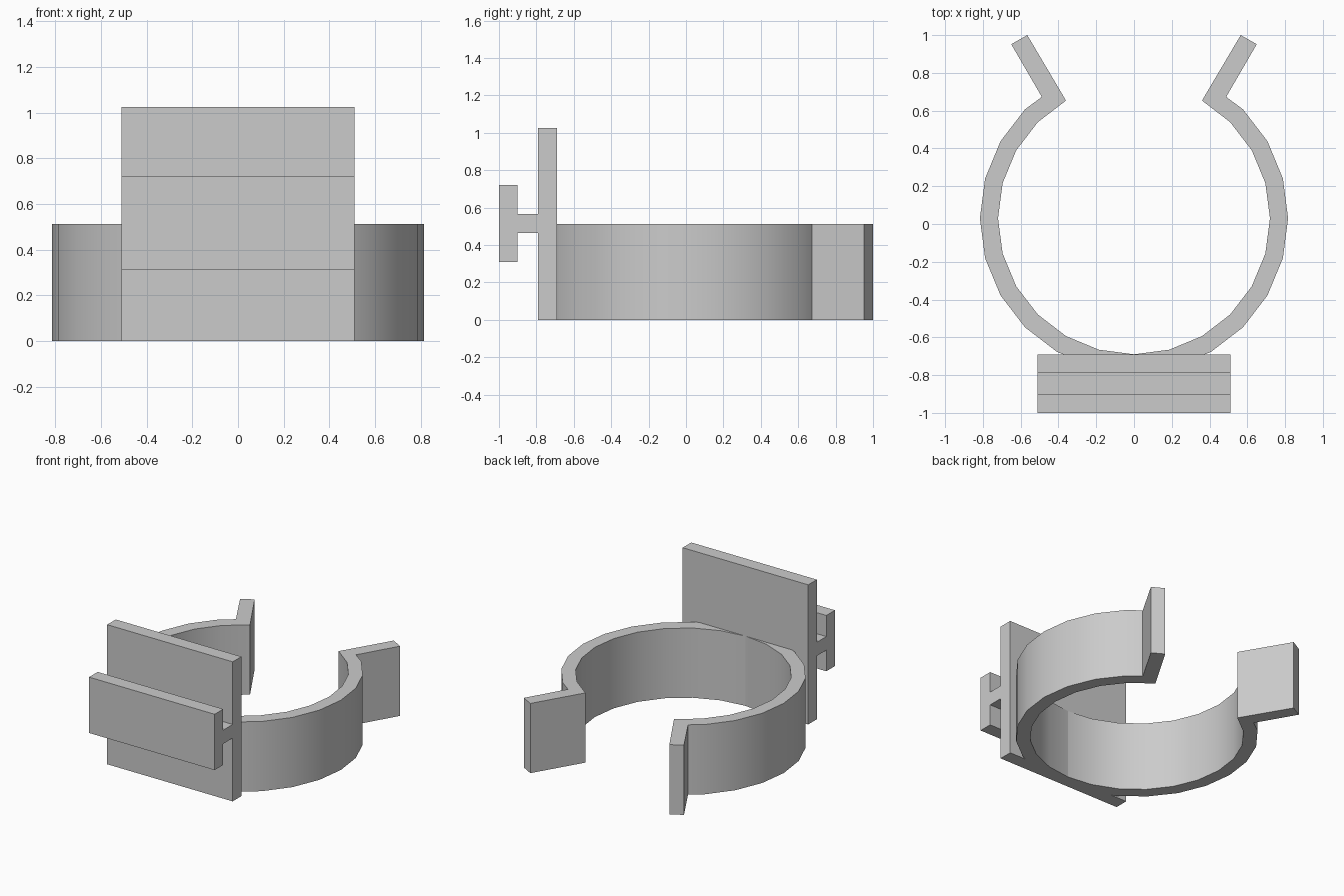
import bpy, bmesh
from math import cos, sin, radians
from mathutils import Vector

cube = bpy.data.objects.get("Cube")
if cube:
    bpy.data.objects.remove(cube)

grey = bpy.data.materials.new("plain grey")
grey.use_nodes = True
grey.diffuse_color = (0.6, 0.6, 0.6, 1)
grey.node_tree.nodes["Principled BSDF"].inputs["Base Color"].default_value = (0.6, 0.6, 0.6, 1)


def finish(name, bm):
    bmesh.ops.recalc_face_normals(bm, faces=bm.faces)
    mesh = bpy.data.meshes.new(name)
    bm.to_mesh(mesh)
    bm.free()
    mesh.materials.append(grey)
    obj = bpy.data.objects.new(name, mesh)
    bpy.context.collection.objects.link(obj)
    return obj


def extrude(bm, faces, offset):
    result = bmesh.ops.extrude_face_region(bm, geom=faces)
    verts = [v for v in result["geom"] if isinstance(v, bmesh.types.BMVert)]
    bmesh.ops.translate(bm, verts=verts, vec=offset)


# Mounting plate and T-shaped rail: one (y, z) profile extruded across x
half_width = 0.51
profile = [(-0.69, 0), (-0.69, 1.025), (-0.79, 1.025), (-0.79, 0.565),
           (-0.9, 0.565), (-0.9, 0.72), (-1, 0.72), (-1, 0.31),
           (-0.9, 0.31), (-0.9, 0.465), (-0.79, 0.465), (-0.79, 0)]
bm = bmesh.new()
face = bm.faces.new([bm.verts.new((-half_width, y, z)) for y, z in profile])
extrude(bm, [face], Vector((2 * half_width, 0, 0)))
finish("mounting_plate_and_rail", bm)

# Clip ring: outer and inner point pairs, with a flared arm at each end
centre_y, outer, inner, height = 0.03, 0.816, 0.72, 0.512


def on_circle(radius, degrees):
    a = radians(degrees)
    return radius * cos(a), centre_y + radius * sin(a)


arm = [((0.65, 0.952), (0.565, 1.0)), ((0.488, 0.673), on_circle(inner, 60))]
arc = [(on_circle(outer, d), on_circle(inner, d)) for d in range(45, -226, -15)]
mirrored_arm = [tuple((-x, y) for x, y in pair) for pair in reversed(arm)]

bm = bmesh.new()
pairs = [[bm.verts.new((x, y, 0)) for x, y in pair] for pair in arm + arc + mirrored_arm]
strip = [bm.faces.new((a[0], b[0], b[1], a[1])) for a, b in zip(pairs, pairs[1:])]
extrude(bm, strip, Vector((0, 0, height)))

# Trim the ring flush against the back of the plate
bmesh.ops.bisect_plane(bm, geom=bm.verts[:] + bm.edges[:] + bm.faces[:],
                       plane_co=(0, -0.69, 0), plane_no=(0, 1, 0), clear_inner=True)
ring = finish("clip_ring", bm)

bpy.ops.object.select_all(action="DESELECT")
ring.select_set(True)
bpy.context.view_layer.objects.active = ring
bpy.ops.object.shade_smooth_by_angle(angle=radians(30))
